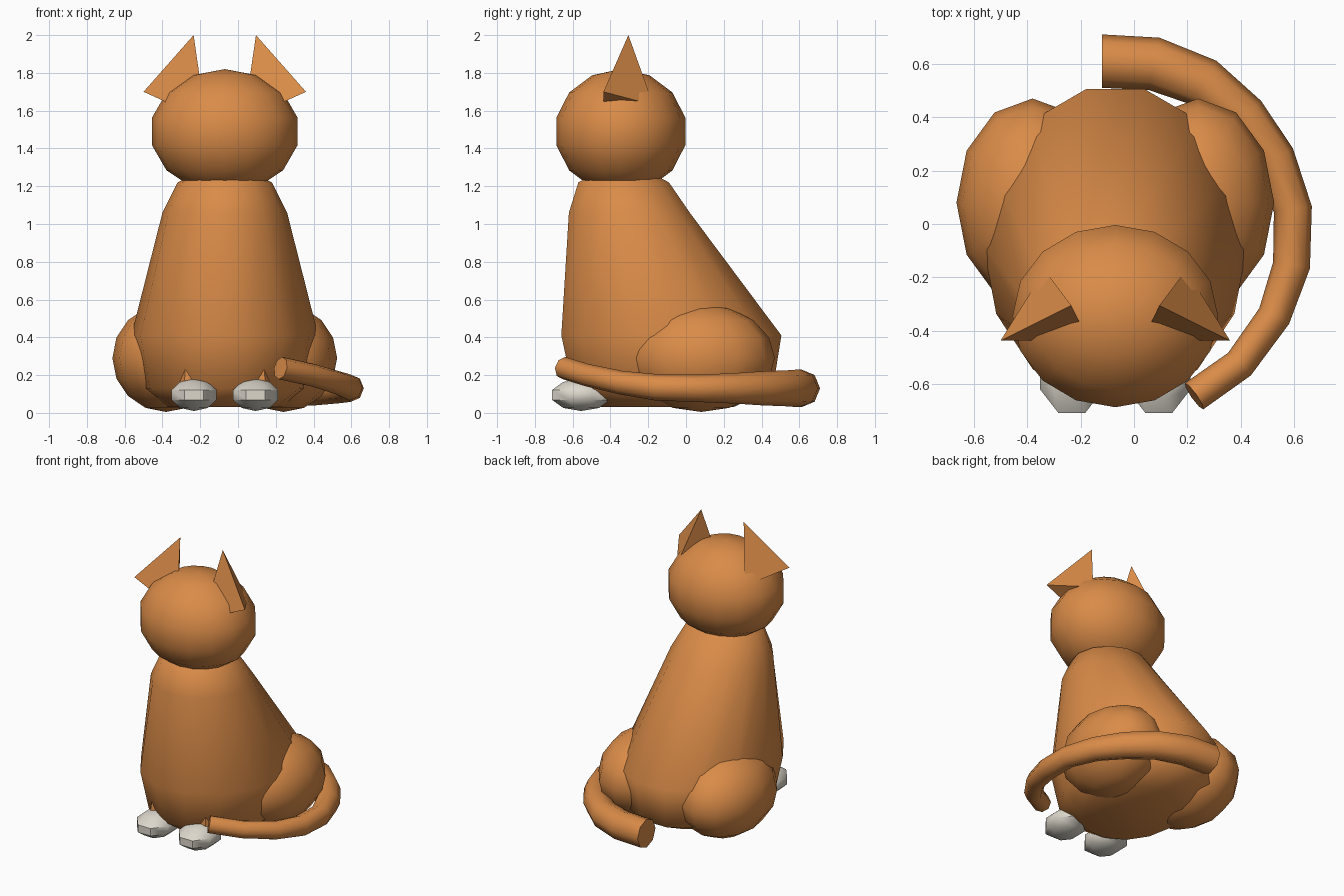
import bpy, bmesh, math
from mathutils import Vector, Matrix

if "Cube" in bpy.data.objects:
    bpy.data.objects.remove(bpy.data.objects["Cube"])

CX = -0.07  # mirror plane of the body


def material(name, rgb):
    m = bpy.data.materials.new(name)
    m.diffuse_color = (*rgb, 1)
    m.use_nodes = True
    m.node_tree.nodes["Principled BSDF"].inputs["Base Color"].default_value = m.diffuse_color
    return m


ORANGE = material("orange_fur", (0.70, 0.26, 0.065))
WHITE = material("cream_paw", (0.72, 0.68, 0.60))


def finish(name, bm, mat, angle=None):
    bmesh.ops.recalc_face_normals(bm, faces=bm.faces)
    me = bpy.data.meshes.new(name)
    bm.to_mesh(me)
    bm.free()
    me.materials.append(mat)
    ob = bpy.data.objects.new(name, me)
    bpy.context.collection.objects.link(ob)
    if angle:
        bpy.ops.object.select_all(action='DESELECT')
        ob.select_set(True)
        bpy.context.view_layer.objects.active = ob
        bpy.ops.object.shade_smooth_by_angle(angle=math.radians(angle))
    return ob


def loft(name, rings, mat, angle):
    bm = bmesh.new()
    loops = [[bm.verts.new(p) for p in r] for r in rings]
    n = len(loops[0])
    for a, b in zip(loops, loops[1:]):
        for i in range(n):
            j = (i + 1) % n
            bm.faces.new((a[i], a[j], b[j], b[i]))
    bm.faces.new(loops[0])
    bm.faces.new(loops[-1])
    return finish(name, bm, mat, angle)


def ellipsoid(name, center, radii, u, v, mat, angle, turn=0.0):
    bm = bmesh.new()
    bmesh.ops.create_uvsphere(
        bm, u_segments=u, v_segments=v, radius=1,
        matrix=Matrix.Translation(center) @ Matrix.Diagonal((*radii, 1))
        @ Matrix.Rotation(turn, 4, 'Z'))
    return finish(name, bm, mat, angle)


# Body: z, half width, front y, back y
N = 14
body = [(0.03, 0.30, -0.45, 0.25), (0.13, 0.44, -0.60, 0.46),
        (0.41, 0.495, -0.66, 0.505), (1.06, 0.33, -0.62, 0.02),
        (1.22, 0.25, -0.57, -0.09), (1.28, 0.12, -0.45, -0.20)]
rings = []
for z, w, y0, y1 in body:
    ry = (y1 - y0) / 2 / math.cos(math.pi / N)
    rings.append([(CX + w * math.cos(math.tau * i / N),
                   (y0 + y1) / 2 + ry * math.sin(math.tau * i / N), z)
                  for i in range(N)])
loft("body", rings, ORANGE, 60)

# Head
ellipsoid("head", (CX, -0.345, 1.49), (0.395, 0.35, 0.33), 16, 7, ORANGE, 60)

# Paired parts
for side, s in (("left", -1), ("right", 1)):
    # Ear: three sided pyramid leaning outward
    bm = bmesh.new()
    pts = [(0.165, -0.305, 2.0), (0.43, -0.437, 1.70),
           (0.265, -0.172, 1.63), (0.10, -0.437, 1.55)]
    vs = [bm.verts.new((CX + s * x, y, z)) for x, y, z in pts]
    for f in ((0, 1, 2), (0, 2, 3), (0, 3, 1), (1, 3, 2)):
        bm.faces.new([vs[i] for i in f])
    finish(side + "_ear", bm, ORANGE)

    # Haunch
    ellipsoid(side + "_haunch", (CX + s * 0.31, 0.08, 0.29),
              (0.285, 0.39, 0.285), 12, 8, ORANGE, 60)

    # Front leg, mostly tucked into the body
    leg = [[(CX + s * 0.175 + r * math.cos(math.tau * i / 6),
             -0.50 + r * math.sin(math.tau * i / 6), z) for i in range(6)]
           for z, r in ((0.08, 0.09), (0.35, 0.05))]
    loft(side + "_front_leg", leg, ORANGE, 30)

    # Paw
    ellipsoid(side + "_paw", (CX + s * 0.163, -0.555, 0.095),
              (0.136, 0.175, 0.085), 8, 5, WHITE, 50, math.pi / 8)

# Tail curling round the right side: x, y, z, radius
path = [(-0.12, 0.61, 0.13, 0.10), (0.075, 0.60, 0.13, 0.10),
        (0.26, 0.53, 0.13, 0.095), (0.41, 0.40, 0.13, 0.09),
        (0.525, 0.245, 0.13, 0.08), (0.595, 0.055, 0.13, 0.072),
        (0.59, -0.155, 0.135, 0.07), (0.525, -0.345, 0.16, 0.063),
        (0.395, -0.525, 0.20, 0.06), (0.225, -0.645, 0.237, 0.06)]
pts = [Vector(p[:3]) for p in path]
rings = []
for k, p in enumerate(pts):
    t = pts[min(k + 1, len(pts) - 1)] - pts[max(k - 1, 0)]
    if k == 0:
        t = Vector((1, 0, 0))
    t.normalize()
    a = t.cross(Vector((0, 0, 1))).normalized()
    b = a.cross(t)
    rings.append([p + path[k][3] * (a * math.cos(math.tau * i / 8)
                                    + b * math.sin(math.tau * i / 8))
                  for i in range(8)])
loft("tail", rings, ORANGE, 60)
